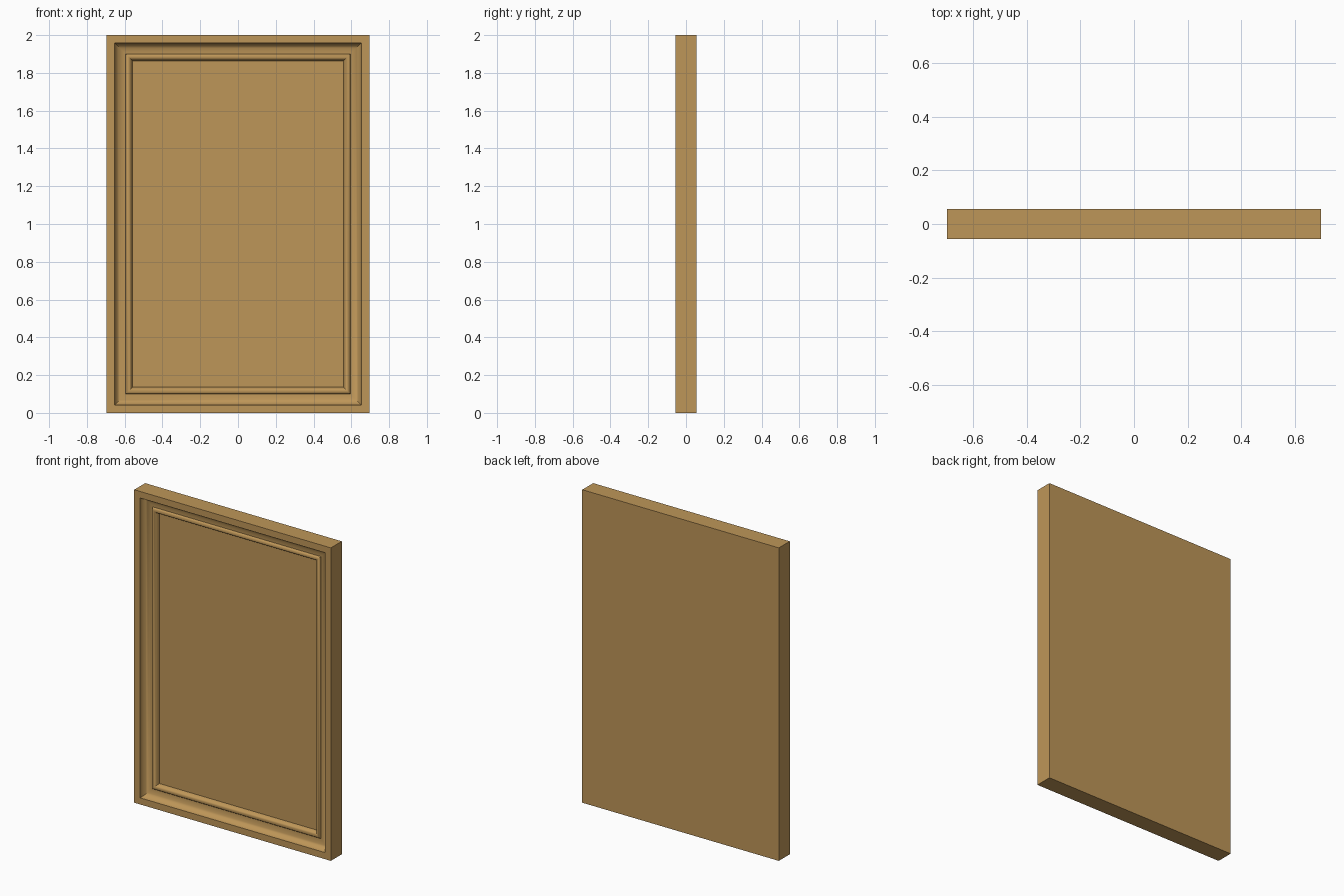
import bpy, bmesh, math

if "Cube" in bpy.data.objects:
    bpy.data.objects.remove(bpy.data.objects["Cube"])

W, D, H = 1.39, 0.11, 2.0

wood = bpy.data.materials.new("warm wood")
wood.diffuse_color = (0.515, 0.305, 0.098, 1)
wood.use_nodes = True
wood.node_tree.nodes["Principled BSDF"].inputs["Base Color"].default_value = wood.diffuse_color

# moulding profile as (inset from edge, depth behind the front)
profile = [(0.0, 0.0), (0.042, 0.0)]
# concave cove, steep outside and flat inside
for i in range(1, 9):
    a = math.radians(90 * i / 8)
    profile.append((0.042 + 0.058 * (1 - math.cos(a)), 0.045 * math.sin(a)))
# small rounded bead
profile += [(0.102, 0.037), (0.107, 0.032), (0.114, 0.030),
            (0.121, 0.032), (0.128, 0.039), (0.134, 0.050), (0.136, 0.060)]

bm = bmesh.new()


def ring(inset, y):
    x = W / 2 - inset
    return [bm.verts.new(p) for p in
            ((-x, y, inset), (x, y, inset), (x, y, H - inset), (-x, y, H - inset))]


# back, sides, then mitred moulding and centre panel
rings = [ring(0, D / 2)] + [ring(i, -D / 2 + d) for i, d in profile]
bm.faces.new(rings[0][::-1])
for a, b in zip(rings, rings[1:]):
    for k in range(4):
        n = (k + 1) % 4
        bm.faces.new((a[k], a[n], b[n], b[k]))
bm.faces.new(rings[-1])
bmesh.ops.recalc_face_normals(bm, faces=bm.faces)

mesh = bpy.data.meshes.new("moulded_panel")
bm.to_mesh(mesh)
bm.free()
mesh.materials.append(wood)
panel = bpy.data.objects.new("moulded_panel", mesh)
bpy.context.collection.objects.link(panel)
bpy.context.view_layer.objects.active = panel
panel.select_set(True)
bpy.ops.object.shade_smooth_by_angle(angle=math.radians(35))
